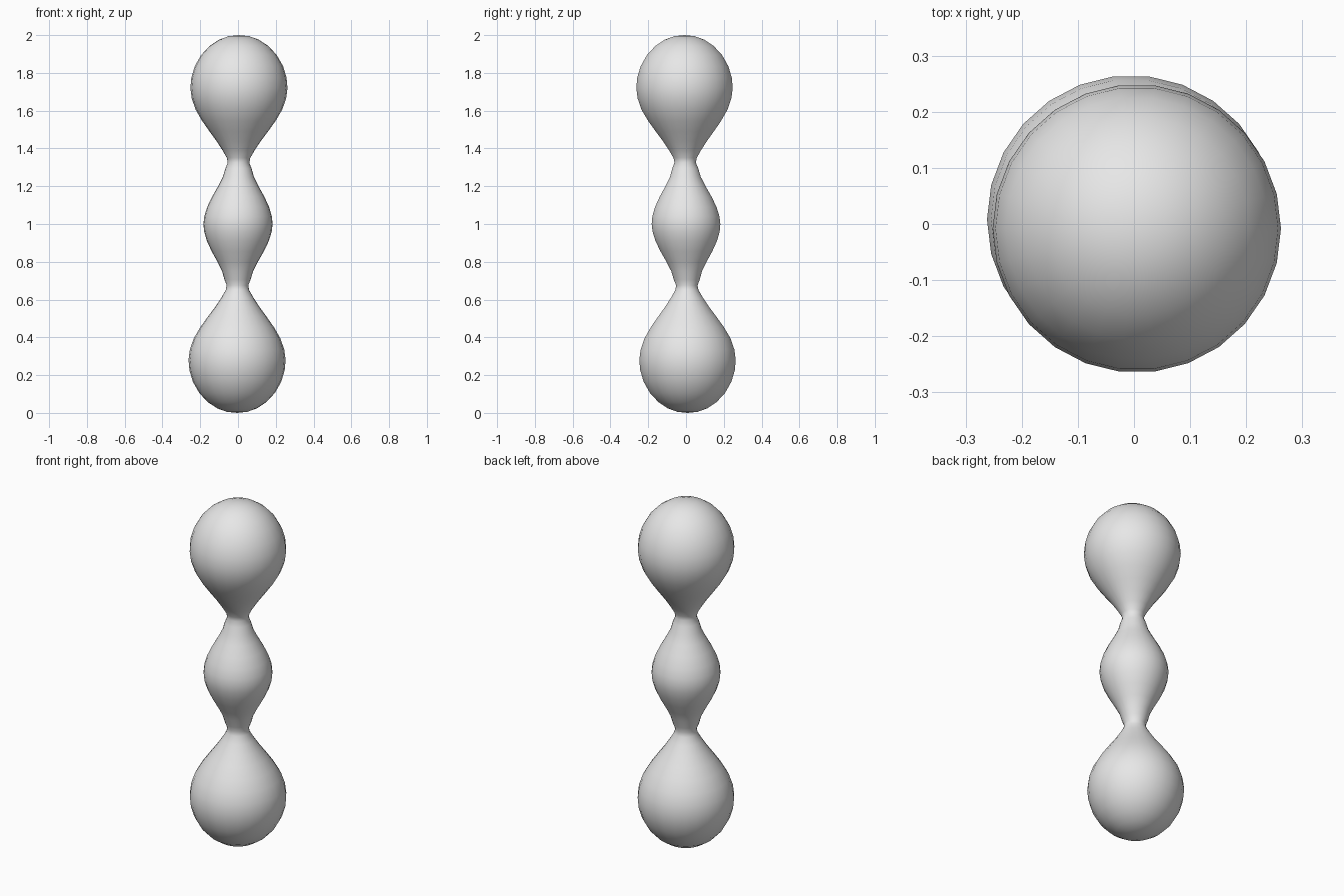
import bpy, bmesh, math

cube = bpy.data.objects.get("Cube")
if cube:
    bpy.data.objects.remove(cube, do_unlink=True)

grey = bpy.data.materials.new("plain grey")
grey.use_nodes = True
colour = (0.8, 0.8, 0.8, 1)
grey.diffuse_color = colour
grey.node_tree.nodes["Principled BSDF"].inputs["Base Color"].default_value = colour

SIDES = 26
# Half profile (radius, height) from the base to the middle; mirrored for the top
half = [(0.055, 0.006), (0.105, 0.024), (0.155, 0.057), (0.2, 0.105), (0.234, 0.165),
        (0.252, 0.225), (0.257, 0.28), (0.25, 0.335), (0.229, 0.395), (0.194, 0.455),
        (0.155, 0.51), (0.118, 0.56), (0.085, 0.61), (0.062, 0.65), (0.057, 0.675),
        (0.069, 0.705), (0.082, 0.75), (0.107, 0.8), (0.138, 0.855), (0.164, 0.91),
        (0.179, 0.96)]
profile = half + [(0.183, 1.0)] + [(r, 2 - z) for r, z in reversed(half)]


def lean(z):
    """Small sideways drift of the bulbs, opposite at the two ends."""
    t = max(-1, min(1, (z - 1) / 0.6))
    return 0.005 * t, -0.008 * t


# Lathe the whole beaded body
bm = bmesh.new()
rings = []
for r, z in profile:
    dx, dy = lean(z)
    rings.append([bm.verts.new((dx + r * math.cos(2 * math.pi * i / SIDES),
                                dy + r * math.sin(2 * math.pi * i / SIDES), z))
                  for i in range(SIDES)])
for low, high in zip(rings, rings[1:]):
    for i in range(SIDES):
        j = (i + 1) % SIDES
        bm.faces.new((low[i], low[j], high[j], high[i]))
# Close the two poles
for ring, z in ((rings[0], 0), (rings[-1], 2)):
    pole = bm.verts.new((*lean(z), z))
    for i in range(SIDES):
        bm.faces.new((ring[i], ring[(i + 1) % SIDES], pole))
bmesh.ops.recalc_face_normals(bm, faces=bm.faces)
mesh = bpy.data.meshes.new("beaded_body")
bm.to_mesh(mesh)
bm.free()
mesh.materials.append(grey)
body = bpy.data.objects.new("beaded_body", mesh)
bpy.context.collection.objects.link(body)

# Smooth bulbs
bpy.ops.object.select_all(action='DESELECT')
body.select_set(True)
bpy.context.view_layer.objects.active = body
bpy.ops.object.shade_smooth_by_angle(angle=math.radians(40))
